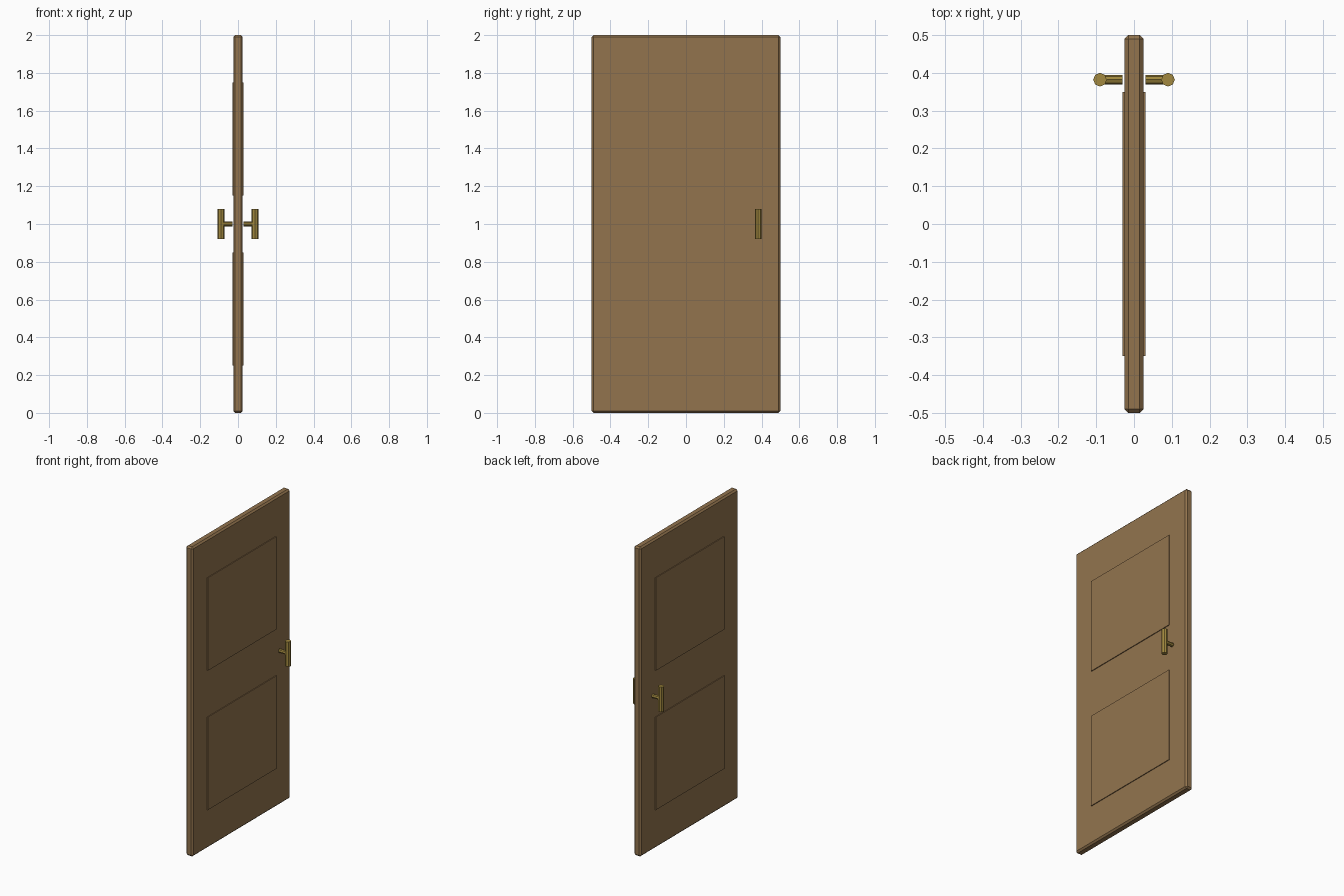
import bpy
from math import pi
from mathutils import Matrix
import bmesh

if "Cube" in bpy.data.objects:
    bpy.data.objects.remove(bpy.data.objects["Cube"], do_unlink=True)


def make_material(name, colour):
    mat = bpy.data.materials.new(name)
    mat.use_nodes = True
    mat.diffuse_color = colour
    mat.node_tree.nodes["Principled BSDF"].inputs["Base Color"].default_value = colour
    return mat


wood = make_material("brown wood", (0.29, 0.175, 0.076, 1))
brass = make_material("aged brass", (0.36, 0.25, 0.05, 1))


def finish(name, bm, mat):
    mesh = bpy.data.meshes.new(name)
    bm.to_mesh(mesh)
    bm.free()
    mesh.materials.append(mat)
    obj = bpy.data.objects.new(name, mesh)
    bpy.context.collection.objects.link(obj)
    return obj


def box(name, centre, size, mat):
    bm = bmesh.new()
    bmesh.ops.create_cube(bm, size=1, matrix=Matrix.Translation(centre) @ Matrix.Diagonal((*size, 1)))
    return finish(name, bm, mat)


def rod(name, centre, radius, length, mat, turn=0):
    bm = bmesh.new()
    bmesh.ops.create_cone(bm, cap_ends=True, segments=8, radius1=radius, radius2=radius, depth=length,
                          matrix=Matrix.Translation(centre) @ Matrix.Rotation(turn, 4, "Y"))
    return finish(name, bm, mat)


# Door slab with chamfered edges
slab = box("door_slab", (0, 0, 1), (0.05, 1, 2), wood)
bevel = slab.modifiers.new("edge_chamfer", "BEVEL")
bevel.width = 0.01
bevel.segments = 1

# Raised panels and pull handles, the same on both faces
for side, label in ((1, "left"), (-1, "right")):
    for height, level in ((0.55, "lower"), (1.45, "upper")):
        box(f"{label}_{level}_panel", (side * 0.025, 0, height), (0.01, 0.7, 0.6), wood)
    rod(f"{label}_handle_stem", (side * 0.06, 0.382, 1), 0.0125, 0.06, brass, pi / 2)
    rod(f"{label}_handle_grip", (side * 0.09, 0.382, 1), 0.018, 0.16, brass)
